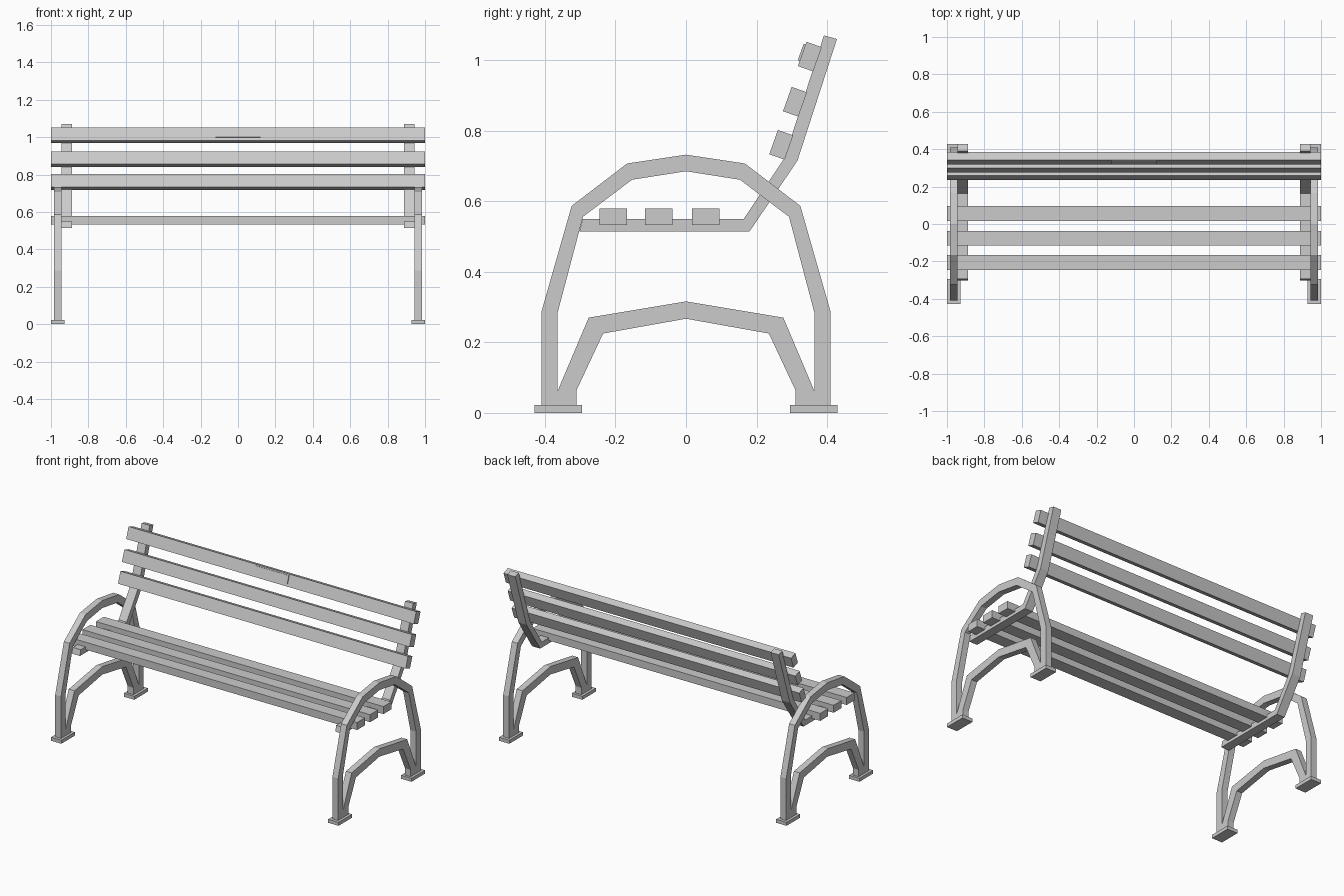
import bpy, bmesh, math
from mathutils import Matrix

if "Cube" in bpy.data.objects:
    bpy.data.objects.remove(bpy.data.objects["Cube"])


def make_object(name, bm, mirrored=False):
    bmesh.ops.recalc_face_normals(bm, faces=bm.faces)
    mesh = bpy.data.meshes.new(name)
    bm.to_mesh(mesh)
    bm.free()
    ob = bpy.data.objects.new(name, mesh)
    bpy.context.collection.objects.link(ob)
    if mirrored:
        ob.modifiers.new("Mirror", 'MIRROR').use_mirror_merge = False
    return ob


def strips_to_solid(name, strips, x0, x1):
    """Flat bands between paired (y, z) paths, welded and extruded along x."""
    bm = bmesh.new()
    for outer, inner in strips:
        a = [bm.verts.new((x0, y, z)) for y, z in outer]
        b = [bm.verts.new((x0, y, z)) for y, z in inner]
        for i in range(len(a) - 1):
            bm.faces.new((a[i], a[i + 1], b[i + 1], b[i]))
    bmesh.ops.remove_doubles(bm, verts=bm.verts, dist=0.0005)
    res = bmesh.ops.extrude_face_region(bm, geom=bm.faces[:])
    moved = [g for g in res["geom"] if isinstance(g, bmesh.types.BMVert)]
    bmesh.ops.translate(bm, verts=moved, vec=(x1 - x0, 0, 0))
    return make_object(name, bm, True)


def box(name, center, size, tilt=0.0, mirrored=False):
    bm = bmesh.new()
    bmesh.ops.create_cube(bm, size=1, matrix=Matrix.Translation(center)
                          @ Matrix.Rotation(tilt, 4, 'X')
                          @ Matrix.Diagonal((*size, 1)))
    return make_object(name, bm, mirrored)


def symmetric(half):
    return half + [(-y, z) for y, z in reversed(half[:-1])]


# Side frames: armrest arch and lower brace arch sharing the leg bottoms
arch_out = symmetric([(-.41, .02), (-.41, .062), (-.41, .286), (-.324, .587),
                      (-.167, .707), (0, .732)])
arch_in = symmetric([(-.364, .02), (-.364, .062), (-.364, .284), (-.292, .556),
                     (-.153, .661), (0, .685)])
brace_out = symmetric([(-.364, .02), (-.364, .062), (-.276, .27), (0, .316)])
brace_in = symmetric([(-.31, .02), (-.31, .065), (-.235, .225), (0, .267)])
strips_to_solid("side_frames", [(arch_out, arch_in), (brace_out, brace_in)],
                0.944, 0.984)

# Foot plates
for name, y in (("front_feet", -.362), ("back_feet", .362)):
    box(name, (.964, y, .011), (.072, .134, .022), mirrored=True)

# Bent supports under the seat and behind the backrest
support_top = [(-.293, .55), (.163, .549), (.279, .722), (.391, 1.07)]
support_low = [(-.302, .514), (.18, .514), (.316, .715), (.428, 1.06)]
strips_to_solid("seat_supports", [(support_top, support_low)], 0.888, 0.944)

# Seat slats
for i, y in enumerate((-.206, -.077, .056)):
    box(f"seat_slat_{i + 1}", (0, y, .5555), (2, .078, .047))

# Backrest slats, leaning back
tilt = math.radians(-19.5)
for i, (y, z) in enumerate(((.27, .76), (.309, .882), (.351, 1.01))):
    box(f"back_slat_{i + 1}", (0, y, z), (2, .046, .073), tilt)

# Thin blank plate on the front of the top slat
box("plate", (0, .328, 1.022), (.24, .006, .05), tilt)
